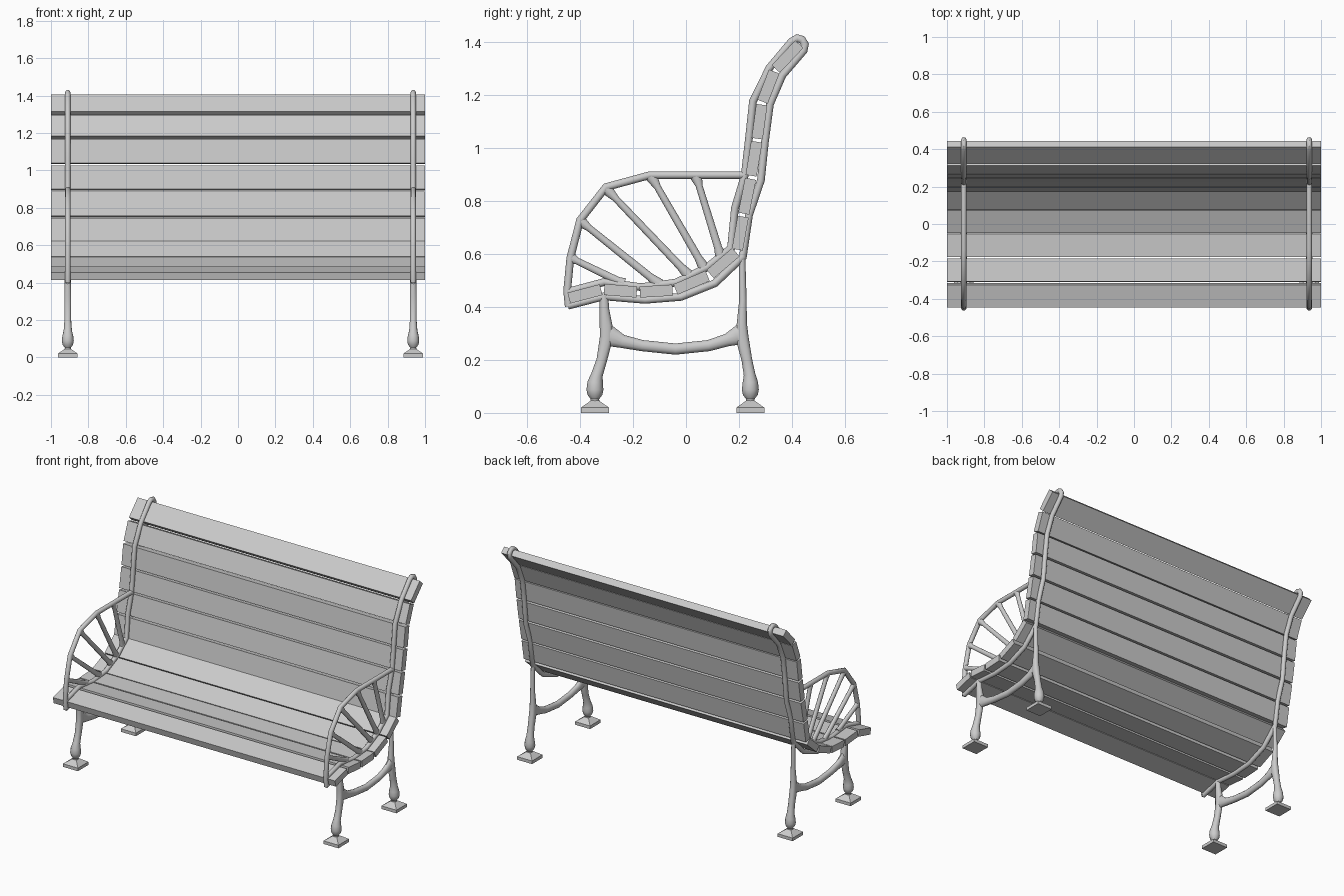
import bpy, bmesh, math
from mathutils import Vector

if "Cube" in bpy.data.objects:
    bpy.data.objects.remove(bpy.data.objects["Cube"])

FRAME_X = (-0.91, 0.937)


def place(bm, name, smooth=True):
    """Turn a bmesh into one object per end frame, sharing the mesh."""
    bmesh.ops.recalc_face_normals(bm, faces=bm.faces)
    me = bpy.data.meshes.new(name)
    bm.to_mesh(me)
    bm.free()
    if smooth:
        me.polygons.foreach_set("use_smooth", [True] * len(me.polygons))
        me.set_sharp_from_angle(angle=math.radians(40))
    for side, x in zip(("left", "right"), FRAME_X):
        ob = bpy.data.objects.new(f"{side}_{name}", me)
        ob.location.x = x
        bpy.context.collection.objects.link(ob)


def tube(bm, pts, max_rx=1.0, sides=12):
    """Mitred tube through (y, z, radius) points in the YZ plane."""
    P = [Vector((0, y, z)) for y, z, r in pts]
    rings = []
    for i, p in enumerate(P):
        a = (p - P[i - 1]).normalized() if i else (P[1] - p).normalized()
        b = (P[i + 1] - p).normalized() if i < len(P) - 1 else a
        t = (a + b).normalized()
        n = Vector((0, -t.z, t.y)) / max(t.dot(a), 0.6)
        r = pts[i][2]
        rx = min(r, max_rx)
        ring = []
        for k in range(sides):
            ang = 2 * math.pi * k / sides
            ring.append(bm.verts.new(p + n * (r * math.cos(ang))
                                     + Vector((rx * math.sin(ang), 0, 0))))
        rings.append(ring)
    for r0, r1 in zip(rings, rings[1:]):
        for k in range(sides):
            j = (k + 1) % sides
            bm.faces.new((r0[k], r0[j], r1[j], r1[k]))
    bm.faces.new(rings[0])
    bm.faces.new(rings[-1])


def rod(pts, r):
    return [(y, z, r) for y, z in pts]


# Slats: boards laid end to end along the seat and back curve
curve = [(-.448, .432), (-.315, .467), (-.18, .456), (-.045, .464),
         (.087, .52), (.193, .611), (.217, .747), (.245, .89),
         (.268, 1.03), (.287, 1.17), (.335, 1.295), (.432, 1.397)]
for i, (p, q) in enumerate(zip(curve, curve[1:])):
    p, q = Vector(p), Vector(q)
    d = q - p
    bpy.ops.mesh.primitive_cube_add(
        size=1, location=(0, (p.x + q.x) / 2, (p.y + q.y) / 2),
        rotation=(math.atan2(d.y, d.x), 0, 0))
    ob = bpy.context.object
    ob.scale = (2, d.length - .012, .042)
    ob.name = f"{'seat' if i < 5 else 'back'}_slat_{i + 1}"

# Double rail: lower/back run, rounded top, then front/upper run
rail = [(-.446, .405), (-.31, .44), (-.155, .427), (-.02, .438), (.11, .49),
        (.215, .59), (.238, .747), (.283, .879), (.298, 1.023), (.317, 1.166),
        (.364, 1.275), (.444, 1.368), (.449, 1.392), (.438, 1.41), (.42, 1.415),
        (.398, 1.402), (.315, 1.303), (.253, 1.177), (.238, 1.038),
        (.222, .898), (.185, .774), (.17, .622), (.08, .55), (-.038, .492),
        (-.17, .475), (-.31, .494), (-.445, .458)]
bm = bmesh.new()
tube(bm, rod(rail, .0145))
place(bm, "rail")

# Armrest
bm = bmesh.new()
tube(bm, rod([(-.443, .402), (-.449, .46), (-.437, .585), (-.4, .728),
              (-.302, .853), (-.136, .898), (.225, .898)], .0145))
place(bm, "armrest")

# Fan of spokes between armrest and seat rail, flared at both ends
spokes = [(-.435, .585, -.235, .488), (-.403, .728, -.1, .485),
          (-.304, .85, .015, .515), (-.132, .895, .07, .545),
          (.038, .895, .132, .59)]
bm = bmesh.new()
for y0, z0, y1, z1 in spokes:
    tube(bm, [(y0 + (y1 - y0) * t, z0 + (z1 - z0) * t, r)
              for t, r in ((0, .024), (.12, .013), (.88, .015), (1, .022))],
         max_rx=.0135)
place(bm, "arm_spokes")

# Legs with a turned knob and narrow ankle
legs = {
    "front_leg": [(-.31, .445, .016), (-.308, .39, .018), (-.302, .33, .024),
                  (-.3, .287, .025), (-.318, .2, .020), (-.336, .145, .022),
                  (-.343, .115, .029), (-.344, .088, .032), (-.344, .068, .028),
                  (-.344, .052, .016), (-.344, .03, .018)],
    "back_leg": [(.212, .59, .012), (.215, .426, .014), (.211, .34, .019),
                 (.211, .287, .025), (.23, .2, .020), (.24, .145, .022),
                 (.243, .115, .029), (.243, .088, .032), (.243, .068, .028),
                 (.243, .052, .016), (.243, .03, .018)]}
for name, pts in legs.items():
    bm = bmesh.new()
    # upper leg is slimmer across the bench than the knob
    tube(bm, pts)
    for v in bm.verts:
        if v.co.z > .18:
            v.co.x = max(-.018, min(.018, v.co.x))
    place(bm, name)

    # Square foot pad with sloped top
    bm = bmesh.new()
    y = pts[-1][0]
    rings = [[bm.verts.new((sx * h, y + sy * h, z))
              for sx, sy in ((-1, -1), (1, -1), (1, 1), (-1, 1))]
             for h, z in ((.053, 0), (.053, .02), (.016, .046))]
    for a, b in zip(rings, rings[1:]):
        for k in range(4):
            j = (k + 1) % 4
            bm.faces.new((a[k], a[j], b[j], b[k]))
    bm.faces.new(rings[0])
    bm.faces.new(rings[-1])
    place(bm, name.replace("leg", "foot"), smooth=False)

# Sagging stretcher between the legs, flared where it joins them
bm = bmesh.new()
tube(bm, [(-.305, .296, .045), (-.275, .284, .035), (-.24, .27, .025),
          (-.165, .254, .021), (-.04, .241, .021), (.085, .254, .021),
          (.155, .275, .024), (.19, .29, .034), (.213, .297, .045)],
     max_rx=.018)
place(bm, "stretcher")
